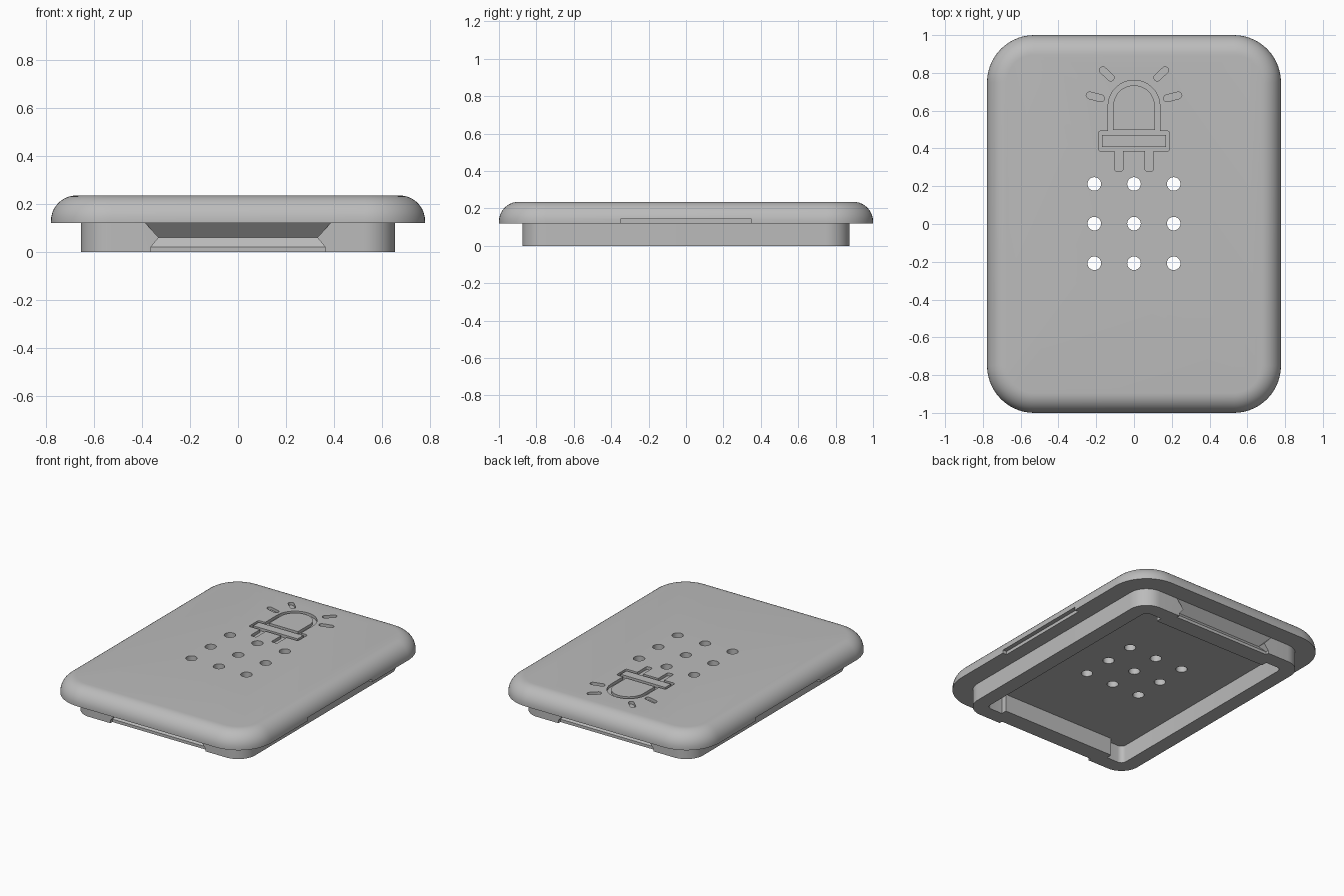
import bpy, bmesh
from math import pi, sin, cos, atan2
from mathutils import Vector

cube = bpy.data.objects.get("Cube")
if cube:
    bpy.data.objects.remove(cube)

grey = bpy.data.materials.new("light_grey")
grey.use_nodes = True
GREY = (0.5, 0.5, 0.5, 1)
grey.diffuse_color = GREY
grey.node_tree.nodes["Principled BSDF"].inputs["Base Color"].default_value = GREY

HALF_X, HALF_Y = 0.778, 1.0
SEAT, TOP = 0.12, 0.235
LIP = 0.125          # lip set-back from the plate edge
WALL = 0.1


def loft(name, rings):
    """Closed solid from stacked rings of equal point count: [(z, [(x, y)...])...]"""
    bm = bmesh.new()
    loops = [[bm.verts.new((x, y, z)) for x, y in pts] for z, pts in rings]
    n = len(loops[0])
    for a, b in zip(loops, loops[1:]):
        for i in range(n):
            j = (i + 1) % n
            bm.faces.new((a[i], a[j], b[j], b[i]))
    bm.faces.new(loops[0][::-1])
    bm.faces.new(loops[-1])
    bmesh.ops.recalc_face_normals(bm, faces=bm.faces)
    mesh = bpy.data.meshes.new(name)
    bm.to_mesh(mesh)
    bm.free()
    mesh.materials.append(grey)
    obj = bpy.data.objects.new(name, mesh)
    bpy.context.collection.objects.link(obj)
    return obj


def prism(name, pts, z0, z1):
    return loft(name, [(z0, pts), (z1, pts)])


def rounded(hx, hy, r, cx=0, cy=0, seg=14):
    pts = []
    for k, (sx, sy) in enumerate([(1, 1), (-1, 1), (-1, -1), (1, -1)]):
        for i in range(seg + 1):
            a = (k + i / seg) * pi / 2
            pts.append((cx + sx * (hx - r) + r * cos(a), cy + sy * (hy - r) + r * sin(a)))
    return pts


def box(x0, x1, y0, y1):
    return [(x0, y0), (x1, y0), (x1, y1), (x0, y1)]


def dome(r, cy, bottom, seg=28):
    arc = [(r * cos(pi * i / seg), cy + r * sin(pi * i / seg)) for i in range(seg + 1)]
    return arc + [(-r, bottom), (r, bottom)]


def capsule(p, q, r, seg=8):
    p, q = Vector(p), Vector(q)
    ang = atan2(q.y - p.y, q.x - p.x)
    pts = []
    for c, start in ((q, ang - pi / 2), (p, ang + pi / 2)):
        for i in range(seg + 1):
            a = start + pi * i / seg
            pts.append((c.x + r * cos(a), c.y + r * sin(a)))
    return pts


def combine(obj, tool, operation="DIFFERENCE"):
    mod = obj.modifiers.new("shape", "BOOLEAN")
    mod.operation, mod.solver, mod.object = operation, "EXACT", tool
    bpy.context.view_layer.objects.active = obj
    bpy.ops.object.modifier_apply(modifier=mod.name)
    bpy.data.objects.remove(tool)


def smooth(obj):
    bpy.ops.object.select_all(action="DESELECT")
    obj.select_set(True)
    bpy.context.view_layer.objects.active = obj
    bpy.ops.object.shade_smooth_by_angle(angle=pi / 6)


# Cover plate with a rounded top edge
R = 0.105
rings = [(SEAT, rounded(HALF_X, HALF_Y, 0.25))]
for i in range(11):
    a = pi / 2 * i / 10
    inset = R * (1 - cos(a))
    rings.append((TOP - R + R * sin(a), rounded(HALF_X - inset, HALF_Y - inset, 0.25 - inset)))
plate = loft("cover_plate", rings)

# Pry slots under both long edges
for s in (-1, 1):
    xs = sorted((s * (HALF_X - 0.03), s * (HALF_X + 0.1)))
    combine(plate, prism("slot_cutter", box(*xs, -0.35, 0.35), 0.05, 0.142))

# Vent holes
for cx in (-0.21, 0, 0.21):
    for cy in (-0.208, 0.002, 0.212):
        combine(plate, prism("hole_cutter", rounded(0.036, 0.036, 0.036 * 0.999, cx, cy, 7), 0, 0.4))

# Engraved lamp symbol: dome, collar, two pins and four rays
floor = TOP - 0.02
shapes = [dome(0.137, 0.624, 0.48), rounded(0.188, 0.053, 0.012, 0, 0.439, 4)]
for s in (-1, 1):
    shapes += [rounded(0.022, 0.07, 0.01, s * 0.08, 0.35, 4),
               capsule((s * 0.235, 0.681), (s * 0.174, 0.665), 0.018),
               capsule((s * 0.165, 0.814), (s * 0.123, 0.775), 0.018)]
for pts in shapes:
    combine(plate, prism("engraving_cutter", pts, floor, 0.3))
smooth(plate)

# Raised islands inside the engraving
prism("dome_island", dome(0.11, 0.624, 0.497), floor - 0.005, TOP)
prism("collar_island", box(-0.17, 0.17, 0.408, 0.47), floor - 0.005, TOP)

# Lip wall under the plate
lx, ly = HALF_X - LIP, HALF_Y - LIP
lip = prism("lip_wall", rounded(lx, ly, 0.13), 0, SEAT)
combine(lip, prism("cavity_cutter", rounded(lx - WALL, ly - WALL, 0.035, seg=5), -0.1, 0.3))

# Snap grooves on the front and back, with thickened wall behind them
groove = [(-0.02, 0.022), (0.02, 0.022), (0.06, 0.055), (SEAT, 0.0), (0.14, -0.018)]
for s in (-1, 1):
    ys = sorted((s * (ly - 0.05), s * (ly - WALL - 0.04)))
    combine(lip, prism("thick_wall", box(-0.43, 0.43, *ys), 0, SEAT), "UNION")
    cut = []
    for z, depth in groove:
        w = 0.385 - depth
        cut.append((z, box(-w, w, *sorted((s * (ly - depth), s * (ly + 0.1))))))
    combine(lip, loft("groove_cutter", cut))
smooth(lip)
